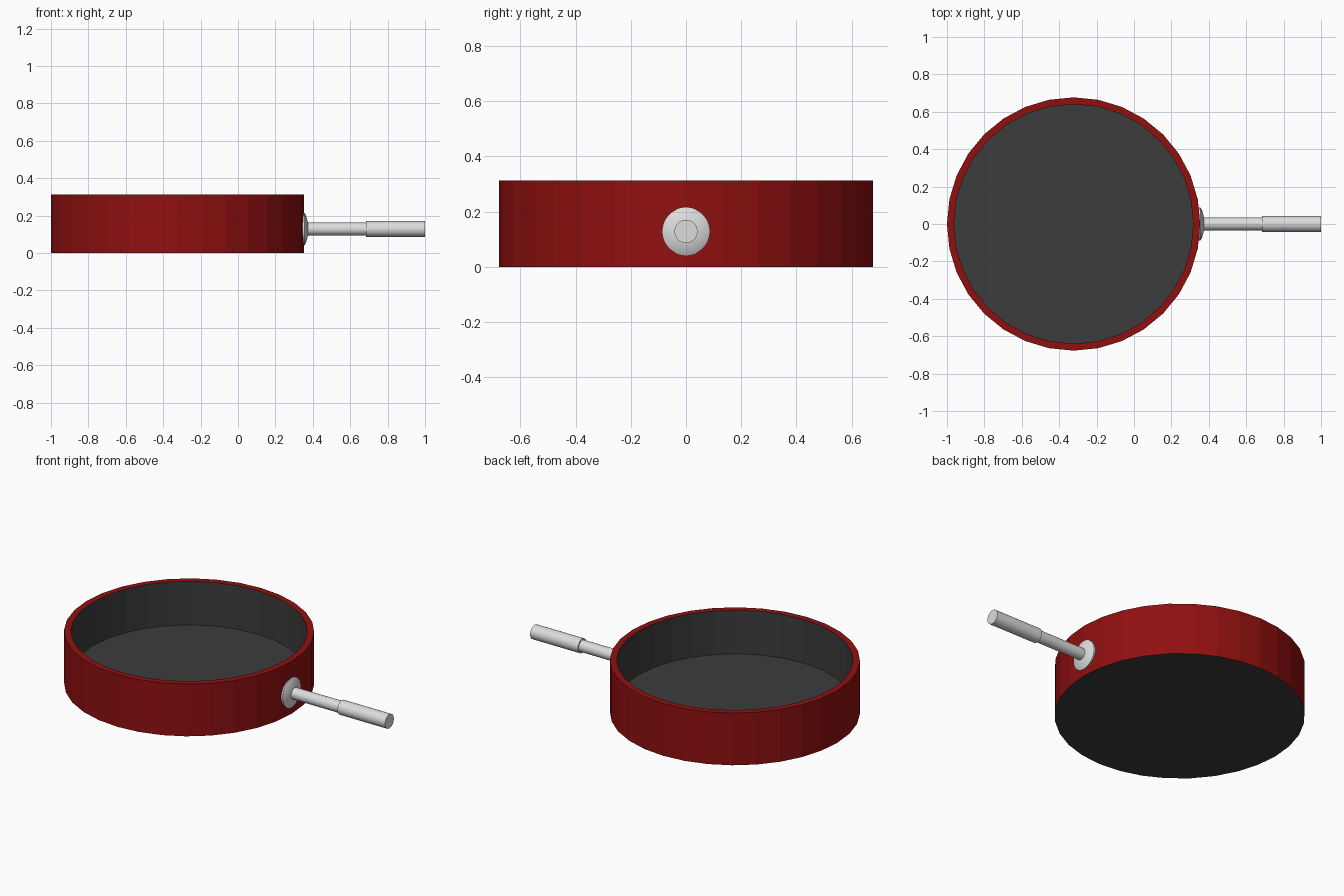
import bpy, bmesh, math

if "Cube" in bpy.data.objects:
    bpy.data.objects.remove(bpy.data.objects["Cube"])

def material(name, rgb):
    m = bpy.data.materials.new(name)
    m.diffuse_color = (*rgb, 1)
    m.use_nodes = True
    m.node_tree.nodes["Principled BSDF"].inputs["Base Color"].default_value = m.diffuse_color
    return m

RED = material("red enamel", (0.28, 0.005, 0.005))
DARK = material("dark coating", (0.045, 0.045, 0.045))
STEEL = material("light steel", (0.72, 0.72, 0.72))

def lathe(name, profile, segs, mats, along_x=False, smooth=None):
    """Revolve (radius, height) points; mats gives a material slot per band."""
    bm = bmesh.new()
    rings = []
    for r, h in profile:
        ring = []
        for i in range(segs):
            a = 2 * math.pi * i / segs
            c, s = r * math.cos(a), r * math.sin(a)
            ring.append(bm.verts.new((h, c, s) if along_x else (c, s, h)))
        rings.append(ring)
    slots = [m for m, _ in mats]
    bands = [k for k, (_, ids) in enumerate(mats) for _ in ids]
    order = {i: k for k, (_, ids) in enumerate(mats) for i in ids}
    for b in range(len(rings) - 1):
        for i in range(segs):
            j = (i + 1) % segs
            f = bm.faces.new((rings[b][i], rings[b][j], rings[b + 1][j], rings[b + 1][i]))
            f.material_index = order.get(b, 0)
    # end caps: index -1 for the first, len(profile) for the last
    bm.faces.new(rings[0][::-1]).material_index = order.get(-1, 0)
    bm.faces.new(rings[-1]).material_index = order.get(len(profile), 0)
    bmesh.ops.recalc_face_normals(bm, faces=bm.faces)
    me = bpy.data.meshes.new(name)
    bm.to_mesh(me)
    bm.free()
    for m in slots:
        me.materials.append(m)
    ob = bpy.data.objects.new(name, me)
    bpy.context.collection.objects.link(ob)
    if smooth:
        bpy.context.view_layer.objects.active = ob
        ob.select_set(True)
        bpy.ops.object.shade_smooth_by_angle(angle=math.radians(smooth))
        ob.select_set(False)
    return ob

# Pan body: outer wall and rim red, inner wall, floor and underside dark
R, RI, H = 0.677, 0.64, 0.312
pan = lathe("pan_body", [(R, 0), (R, H), (RI, H), (RI, 0.052)], 32,
            [(RED, [0, 1]), (DARK, [-1, 2, 4])])
pan.location.x = -1 + R

# Handle: domed mounting flange, thin rod and thicker grip
Z = 0.128
flange = lathe("handle_flange", [(0.087, 0.335), (0.087, 0.356), (0.075, 0.363), (0.033, 0.375)],
               32, [(STEEL, [0])], True, 30)
rod = lathe("handle_rod", [(0.034, 0.34), (0.034, 0.69)], 32, [(STEEL, [0])], True, 30)
grip = lathe("handle_grip", [(0.042, 0.685), (0.042, 1.0)], 32, [(STEEL, [0])], True, 30)
for part in (flange, rod, grip):
    part.location.z = Z
